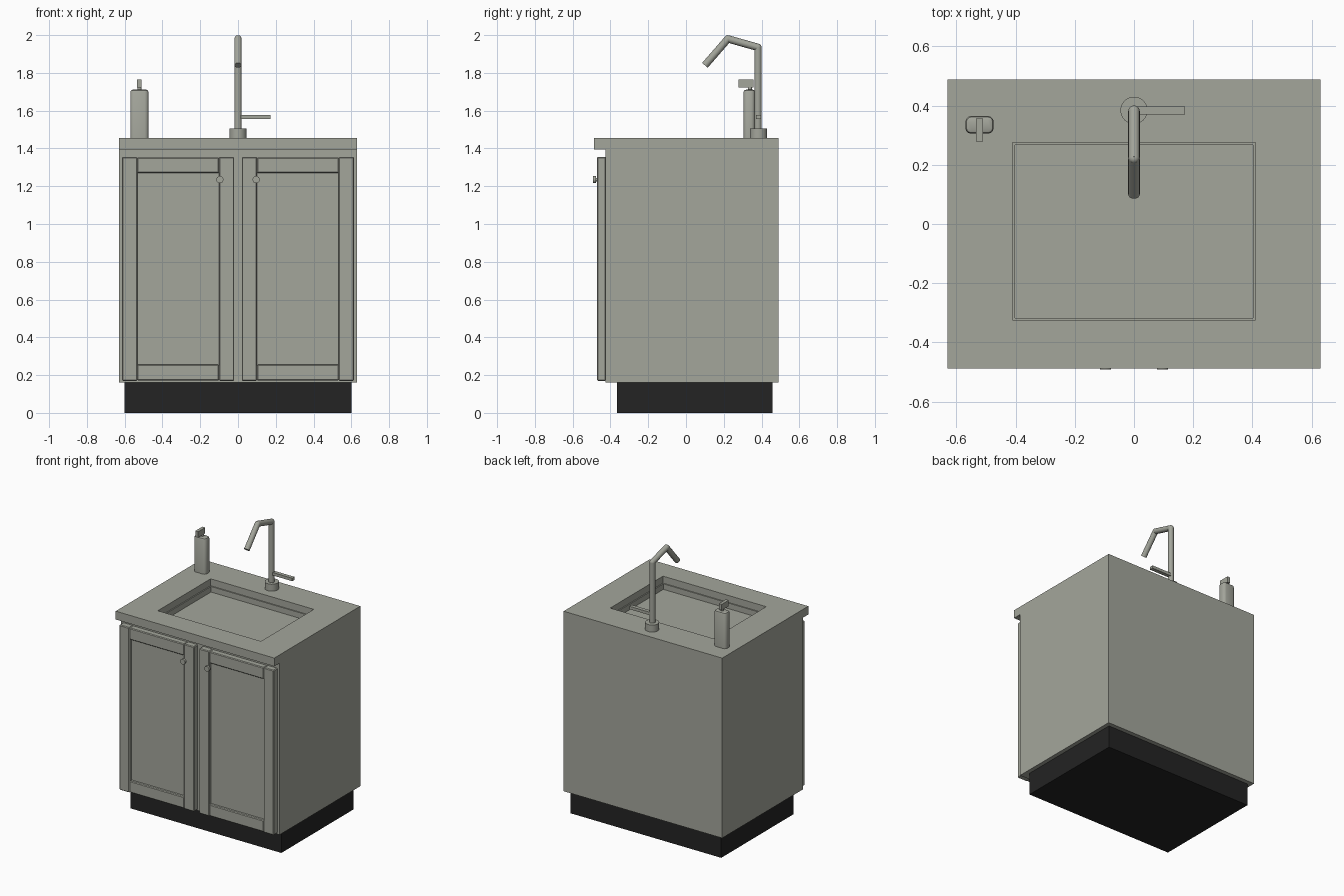
import bpy, bmesh
from mathutils import Vector

if "Cube" in bpy.data.objects:
    bpy.data.objects.remove(bpy.data.objects["Cube"])


def material(name, rgb):
    m = bpy.data.materials.new(name)
    m.diffuse_color = (*rgb, 1)
    m.use_nodes = True
    m.node_tree.nodes["Principled BSDF"].inputs["Base Color"].default_value = m.diffuse_color
    return m


GREY = material("warm_grey", (0.37, 0.38, 0.33))
BLACK = material("plinth_black", (0.017, 0.017, 0.017))


def finish(name, bm, mat, smooth=False):
    bmesh.ops.recalc_face_normals(bm, faces=bm.faces)
    me = bpy.data.meshes.new(name)
    bm.to_mesh(me)
    bm.free()
    me.materials.append(mat)
    ob = bpy.data.objects.new(name, me)
    bpy.context.collection.objects.link(ob)
    if smooth:
        bpy.ops.object.select_all(action='DESELECT')
        ob.select_set(True)
        bpy.context.view_layer.objects.active = ob
        bpy.ops.object.shade_smooth_by_angle(angle=0.7)
    return ob


def box(name, lo, hi, mat=GREY, bevel=0.0):
    bm = bmesh.new()
    bmesh.ops.create_cube(bm, size=1)
    for v in bm.verts:
        v.co = Vector([lo[i] if v.co[i] < 0 else hi[i] for i in range(3)])
    if bevel:
        bmesh.ops.bevel(bm, geom=bm.edges[:], offset=bevel, segments=1, affect='EDGES')
    return finish(name, bm, mat)


def rod(name, a, b, r, sides=16):
    a, b = Vector(a), Vector(b)
    bm = bmesh.new()
    bmesh.ops.create_cone(bm, cap_ends=True, segments=sides, radius1=r, radius2=r,
                          depth=(b - a).length)
    q = Vector((0, 0, 1)).rotation_difference(b - a)
    for v in bm.verts:
        v.co = q @ v.co + (a + b) / 2
    return finish(name, bm, GREY, True)


def ball(name, c, r):
    bm = bmesh.new()
    bmesh.ops.create_uvsphere(bm, u_segments=16, v_segments=8, radius=r)
    bmesh.ops.translate(bm, verts=bm.verts, vec=c)
    return finish(name, bm, GREY, True)


# Plinth
box("plinth", (-0.6, -0.365, 0), (0.6, 0.457, 0.162), BLACK)

# Cabinet body and overhanging worktop: one side profile, extruded across x
profile = [(-0.426, 0.162), (0.489, 0.162), (0.489, 1.455), (-0.488, 1.455),
           (-0.488, 1.395), (-0.426, 1.395)]
bm = bmesh.new()
side = bm.faces.new([bm.verts.new((-0.63, y, z)) for y, z in profile])
ext = bmesh.ops.extrude_face_region(bm, geom=[side], use_keep_orig=True)
for v in ext["geom"]:
    if isinstance(v, bmesh.types.BMVert):
        v.co.x = 0.63
bmesh.ops.recalc_face_normals(bm, faces=bm.faces)
# Basin: opening, straight wall, narrow ledge, lower wall and floor
top = max(bm.faces, key=lambda f: f.calc_center_median().z)
for hx, y0, y1, z in [(0.41, -0.325, 0.275, 1.455), (0.41, -0.325, 0.275, 1.405),
                      (0.402, -0.317, 0.267, 1.405), (0.402, -0.317, 0.267, 1.365)]:
    bmesh.ops.inset_region(bm, faces=[top], thickness=0.01)
    mid = top.calc_center_median()
    for v in top.verts:
        v.co = (hx if v.co.x > 0 else -hx, y1 if v.co.y > mid.y else y0, z)
finish("cabinet_and_worktop", bm, GREY)

# Doors with stiles, rails, recessed panel and knob
for side_name, s in (("left", -1), ("right", 1)):
    def door_part(part, x0, x1, y, z0, z1, bevel):
        xs = sorted((s * x0, s * x1))
        box(f"{side_name}_door_{part}", (xs[0], y, z0), (xs[1], -0.424, z1), GREY, bevel)
    door_part("inner_stile", 0.02, 0.101, -0.472, 0.17, 1.355, 0.005)
    door_part("outer_stile", 0.533, 0.614, -0.472, 0.17, 1.355, 0.005)
    door_part("top_rail", 0.1, 0.534, -0.47, 1.27, 1.353, 0.005)
    door_part("bottom_rail", 0.1, 0.534, -0.47, 0.172, 0.255, 0.005)
    door_part("panel", 0.09, 0.545, -0.45, 0.2, 1.32, 0)
    rod(f"{side_name}_knob_stem", (s * 0.096, -0.484, 1.235), (s * 0.096, -0.465, 1.235), 0.009)
    rod(f"{side_name}_knob", (s * 0.096, -0.492, 1.235), (s * 0.096, -0.477, 1.235), 0.019)

# Tap: collar, post, angled spout and side lever
rod("tap_collar", (0, 0.384, 1.453), (0, 0.384, 1.505), 0.046, 24)
path = [(0, 0.381, 1.5), (0, 0.381, 1.935), (0, 0.222, 1.98), (0, 0.1, 1.84)]
for i, part in enumerate(("tap_post", "tap_neck", "tap_spout")):
    rod(part, path[i], path[i + 1], 0.0195)
    if i:
        ball(f"tap_joint_{i}", path[i], 0.0195)
box("tap_lever", (0, 0.37, 1.557), (0.172, 0.397, 1.578))

# Soap dispenser: chamfered bottle, neck and pump head
bm = bmesh.new()
bmesh.ops.create_cube(bm, size=1)
for v in bm.verts:
    v.co = Vector((v.co.x * 0.096, v.co.y * 0.06, v.co.z * 0.257)) + Vector((-0.522, 0.335, 1.5825))
bmesh.ops.bevel(bm, geom=[e for e in bm.edges if abs(e.verts[0].co.z - e.verts[1].co.z) > 0.1],
                offset=0.02, segments=3, profile=0.5, affect='EDGES')
rim = [e for e in bm.edges if all(v.co.z > 1.7 for v in e.verts)]
bmesh.ops.bevel(bm, geom=rim, offset=0.012, segments=2, profile=0.5, affect='EDGES')
finish("soap_bottle", bm, GREY, True)
rod("soap_neck", (-0.522, 0.338, 1.705), (-0.522, 0.338, 1.73), 0.011)
box("soap_pump_head", (-0.534, 0.278, 1.722), (-0.511, 0.357, 1.765))
